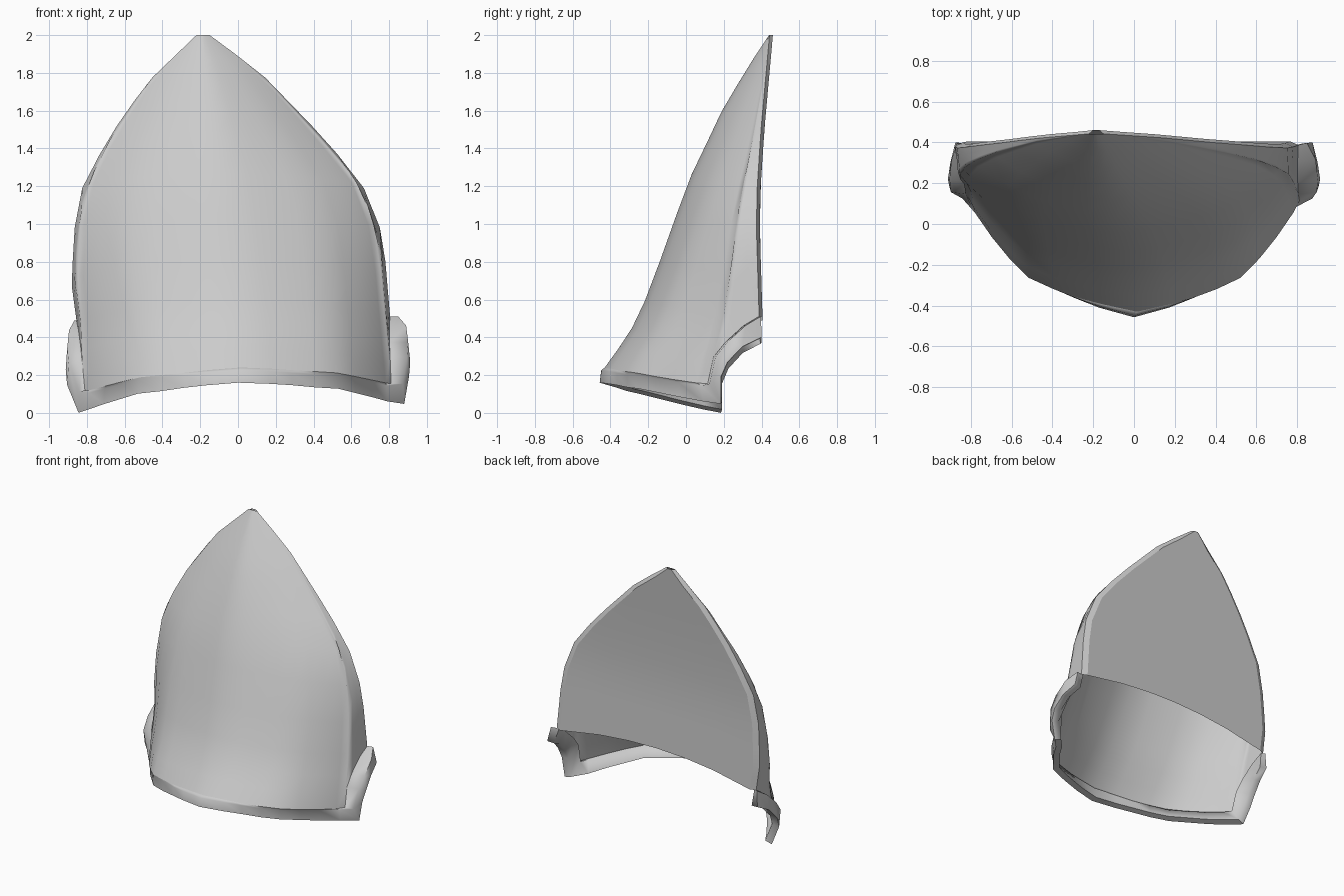
import bpy, bmesh
from math import radians
from mathutils import Vector

if "Cube" in bpy.data.objects:
    bpy.data.objects.remove(bpy.data.objects["Cube"])


def curve(pts):
    """Piecewise linear lookup through (key, value) pairs."""
    def f(k):
        if k <= pts[0][0]:
            return pts[0][1]
        for (a, va), (b, vb) in zip(pts, pts[1:]):
            if k <= b:
                return va + (vb - va) * (k - a) / (b - a)
        return pts[-1][1]
    return f


# Outline curves, all against height
left = curve([(0, -.84), (.13, -.84), (.5, -.855), (.68, -.88), (.95, -.87), (1.18, -.83),
              (1.45, -.69), (1.75, -.48), (2, -.22)])
right = curve([(0, .84), (.13, .84), (.5, .805), (.92, .77), (1.0, .745), (1.23, .65),
               (1.49, .42), (1.8, .12), (2, -.15)])
back_y = curve([(0, .39), (.5, .405), (1.0, .39), (1.2, .395), (1.5, .415), (2, .46)])
ridge_y = curve([(.1, -.48), (.24, -.43), (.42, -.30), (.63, -.20), (1.05, -.05), (1.2, 0),
                 (1.45, .12), (1.62, .20), (1.88, .36), (2, .44)])
ridge_x = curve([(0, .02), (.24, .015), (1, -.06), (2, -.19)])
# share of the straighter section, against row position
straight = curve([(0, 0), (.2, .07), (.45, .25), (.7, .6), (1, 1)])

# Per column from ridge to back edge: width share, depth share, lower z, lip x, y, z
COLS = [(0, 0, .24, 0, -.457, .16), (.2, .05, .23, .17, -.41, .15),
        (.33, .09, .22, .285, -.365, .14), (.48, .15, .21, .41, -.31, .125),
        (.62, .22, .20, .53, -.25, .115), (.73, .34, .18, .62, -.14, .09),
        (.83, .47, .16, .71, -.03, .065), (.93, .62, .14, .79, .09, .04),
        (.965, .69, .135, .862, .185, .024), (.975, .70, .28, .905, .185, .17),
        (.98, .76, .36, .912, .22, .25), (.99, .88, .45, .90, .30, .335),
        (1, 1, .50, .875, .40, .385)]
BOTH = [(-1, c, i) for i, c in reversed(list(enumerate(COLS)))] + \
       [(1, c, i) for i, c in enumerate(COLS)][1:]
ROWS = [0, .06, .12, .2, .32, .46, .58, .68, .77, .85, .93, 1]


def tilt(x, y, z):
    """The lower part leans slightly to one side."""
    return Vector((x, y, z + .028 * x * max(0, 1 - z)))


def front_point(side, col, t):
    f, g, low = col[:3]
    z = low + (2 - low) * t
    # rounded section at the bottom, straighter V section higher up
    g += (f ** 1.4 - g) * straight(t)
    xc, yc = ridge_x(z), ridge_y(z)
    xe = left(z) if side < 0 else right(z)
    return tilt(xc + f * (xe - xc), yc + g * (back_y(z) - .018 - yc), z)


def grid_object(name, grid, closed=False, angle=40):
    bm = bmesh.new()
    vs = [[bm.verts.new(p) for p in row] for row in grid]
    n = len(grid[0])
    for a, b in zip(vs, vs[1:]):
        for i in range(n if closed else n - 1):
            j = (i + 1) % n
            bm.faces.new((a[i], a[j], b[j], b[i]))
    if closed:
        bm.faces.new(vs[0])
        bm.faces.new(vs[-1])
    bmesh.ops.remove_doubles(bm, verts=bm.verts, dist=.0005)
    bmesh.ops.recalc_face_normals(bm, faces=bm.faces)
    mesh = bpy.data.meshes.new(name)
    bm.to_mesh(mesh)
    bm.free()
    ob = bpy.data.objects.new(name, mesh)
    bpy.context.collection.objects.link(ob)
    bpy.ops.object.select_all(action='DESELECT')
    ob.select_set(True)
    bpy.context.view_layer.objects.active = ob
    bpy.ops.object.shade_smooth_by_angle(angle=radians(angle))
    return ob


# Ridged front shell
grid_object("front_shell", [[front_point(s, c, t) for s, c, i in BOTH] for t in ROWS], angle=75)

# Flat back panel with a bevelled border and an arched lower edge
panel = []
for t in ROWS:
    row = []
    for v in (-1, -.999, -.6, -.3, 0, .3, .6, .999, 1):
        low = .50 + .09 * (1 - v * v)
        z = low + (2 - low) * t
        xl, xr = left(z), right(z)
        inset = min(.04, .3 * (xr - xl)) if abs(v) < 1 else 0
        mid, half = (xl + xr) / 2, (xr - xl) / 2 - inset
        row.append(tilt(mid + v * half, back_y(z) - (.018 if abs(v) == 1 else 0), z))
    panel.append(row)
grid_object("back_panel", panel, angle=20)

# Flared lip along the lower edge and the side cut-outs
lip = []
centre = Vector((0, .3, .3))
for s, c, i in BOTH:
    p = front_point(s, c, 0)
    o = tilt(s * c[3], c[4], c[5])
    if i == 8:
        o.x += .018
    if i > 7:
        k = .6 if i == 12 else .9
        shoulder = Vector((p.x + (o.x - p.x) * k, p.y + .01, p.z))
    else:
        shoulder = Vector((p.x + (o.x - p.x) * .7, p.y + (o.y - p.y) * .7, p.z - .015))
    lip.append([p, shoulder, o, o.lerp(centre, .06), p.lerp(centre, .02)])
grid_object("lower_lip", lip, closed=True, angle=75)
